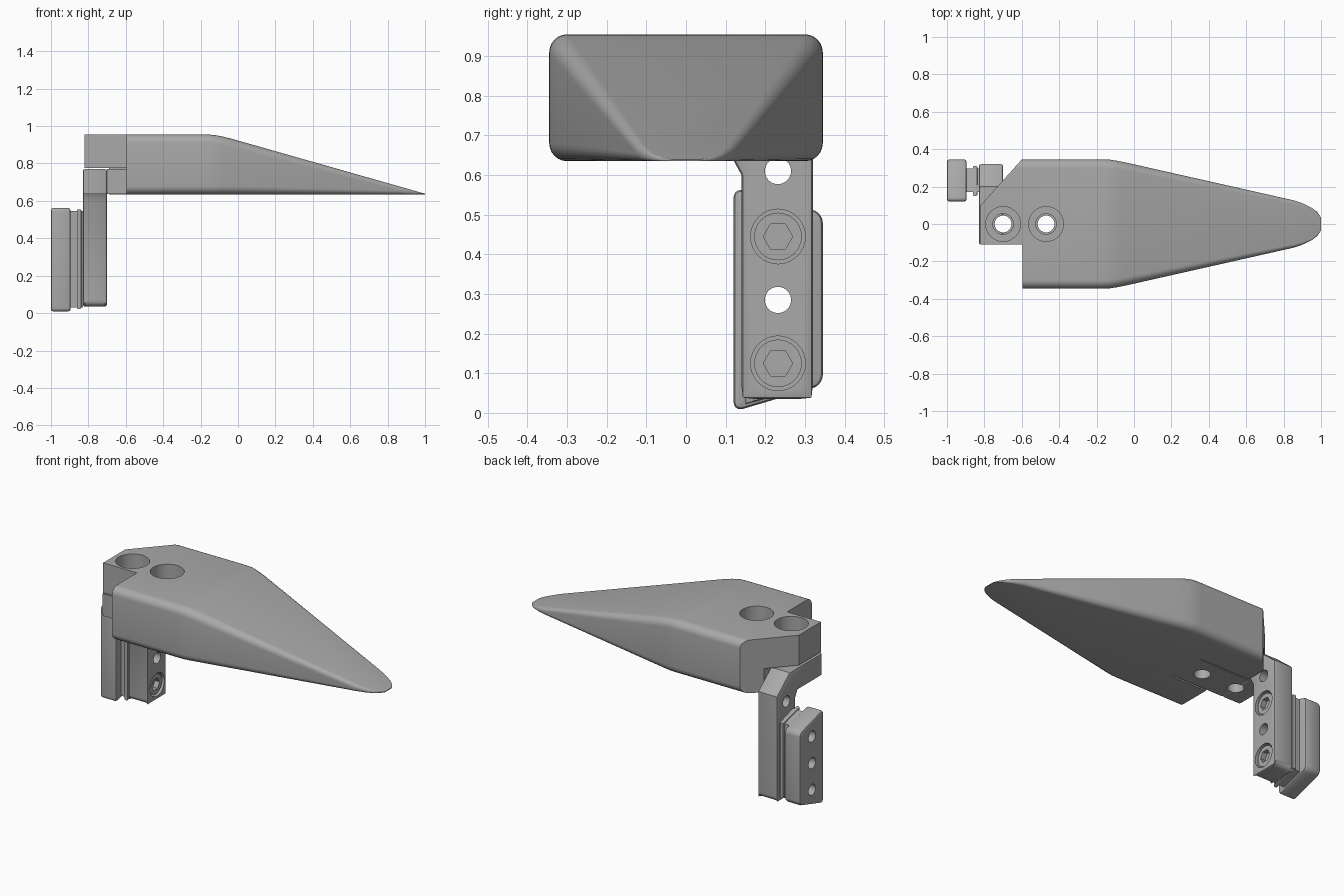
import bpy, bmesh, math
from mathutils import Vector, Matrix

cube = bpy.data.objects.get("Cube")
if cube:
    bpy.data.objects.remove(cube, do_unlink=True)

grey = bpy.data.materials.new("machined grey")
grey.use_nodes = True
GREY = (0.4, 0.4, 0.4, 1)
grey.diffuse_color = GREY
grey.node_tree.nodes["Principled BSDF"].inputs["Base Color"].default_value = GREY


def finish(name, bm):
    bmesh.ops.recalc_face_normals(bm, faces=bm.faces)
    mesh = bpy.data.meshes.new(name)
    bm.to_mesh(mesh)
    bm.free()
    mesh.materials.append(grey)
    obj = bpy.data.objects.new(name, mesh)
    bpy.context.collection.objects.link(obj)
    return obj


def prism(name, outline, axis, lo, hi, bevel=0.0, corner=0.0):
    """Extrude a 2D outline along x (outline y,z) or z (outline x,y)."""
    place = (lambda a, b, t: (t, a, b)) if axis == "x" else (lambda a, b, t: (a, b, t))
    bm = bmesh.new()
    face = bm.faces.new([bm.verts.new(place(a, b, lo)) for a, b in outline])
    new = bmesh.ops.extrude_face_region(bm, geom=[face])["geom"]
    move = Vector(place(0, 0, hi - lo))
    bmesh.ops.translate(bm, vec=move, verts=[v for v in new if isinstance(v, bmesh.types.BMVert)])
    bmesh.ops.recalc_face_normals(bm, faces=bm.faces)
    along = move.normalized()
    if corner:
        edges = [e for e in bm.edges
                 if abs((e.verts[0].co - e.verts[1].co).normalized().dot(along)) > 0.9]
        bmesh.ops.bevel(bm, geom=edges, offset=corner, segments=5, profile=0.5, affect="EDGES")
    if bevel:
        bm.normal_update()
        edges = [e for e in bm.edges if any(abs(f.normal.dot(along)) > 0.9 for f in e.link_faces)
                 and not all(abs(f.normal.dot(along)) > 0.9 for f in e.link_faces)]
        bmesh.ops.bevel(bm, geom=edges, offset=bevel, segments=2, profile=0.5, affect="EDGES")
    return finish(name, bm)


def box(name, x, y, z):
    return prism(name, [(x[0], y[0]), (x[1], y[0]), (x[1], y[1]), (x[0], y[1])], "z", *z)


def cylinder(name, axis, centre, radius, lo, hi, sides=32):
    ring = [(centre[0] + radius * math.cos(i * math.tau / sides),
             centre[1] + radius * math.sin(i * math.tau / sides)) for i in range(sides)]
    return prism(name, ring, axis, lo, hi)


def cut(obj, cutters):
    for c in cutters:
        mod = obj.modifiers.new("cut", "BOOLEAN")
        mod.operation, mod.solver, mod.object = "DIFFERENCE", "EXACT", c
    deps = bpy.context.evaluated_depsgraph_get()
    mesh = bpy.data.meshes.new_from_object(obj.evaluated_get(deps))
    obj.modifiers.clear()
    obj.data = mesh
    for c in cutters:
        bpy.data.objects.remove(c, do_unlink=True)


# Wedge body: rounded rectangles lofted along x as (x, half width, top)
BASE, TOP = 0.635, 0.955
stations = [(-0.82, 0.345, TOP), (-0.17, 0.345, TOP), (-0.13, 0.344, 0.953),
            (-0.09, 0.338, 0.946), (-0.04, 0.328, 0.934), (0.86, 0.125, 0.678),
            (0.91, 0.107, 0.664), (0.95, 0.087, 0.652), (0.98, 0.064, 0.644), (1.0, 0.035, 0.639)]
bm = bmesh.new()
rings = []
for x, w, top in stations:
    r = min(0.045, (top - BASE) * 0.45)
    ring = []
    for k, (sy, cz) in enumerate([(1, top - r), (-1, top - r), (-1, BASE + r), (1, BASE + r)]):
        for s in range(7):
            a = (k + s / 6) * math.pi / 2
            ring.append(bm.verts.new((x, sy * (w - r) + r * math.cos(a), cz + r * math.sin(a))))
    rings.append(ring)
for a, b in zip(rings, rings[1:]):
    for i in range(len(a)):
        j = (i + 1) % len(a)
        bm.faces.new((a[i], a[j], b[j], b[i]))
bm.faces.new(rings[0])
bm.faces.new(rings[-1])
body = finish("wedge_body", bm)

bolts = [(-0.70, 0), (-0.47, 0)]
cutters = [
    box("notch", (-1, -0.595), (-1, -0.11), (0, 2)),
    prism("corner", [(-0.82 - 0.22, 0.1 - 0.245), (-0.6 + 0.22, 0.345 + 0.245), (-1.04, 0.59)], "z", 0, 2),
    box("post_recess", (-1, -0.69), (-1, 1), (0, 0.775)),
    box("arm_slot", (-0.8, -0.365), (-0.118, 0.118), (0, 0.775)),
]
for p in bolts:
    cutters += [cylinder("bore", "z", p, 0.093, 0.83, 1.2), cylinder("hole", "z", p, 0.055, 0.5, 1.2)]
cut(body, cutters)

# Bracket: bolted arm in the slot and a post hanging from it
arm = prism("bracket_arm", [(-0.70, -0.11), (-0.365, -0.11), (-0.365, 0.11), (-0.70, 0.11)],
            "z", 0.637, 0.77)
post = prism("bracket_post", [(0.14, 0.035), (0.32, 0.035), (0.32, 0.67), (0.2, 0.77),
                              (-0.11, 0.77), (-0.11, 0.637), (0.12, 0.637), (0.14, 0.60)],
             "x", -0.83, -0.70, 0.012)
# round the foot of the post
bm = bmesh.new()
bm.from_mesh(post.data)
foot = [e for e in bm.edges if abs(e.verts[0].co.x - e.verts[1].co.x) > 0.08
        and e.verts[0].co.z < 0.1]
bmesh.ops.bevel(bm, geom=foot, offset=0.035, segments=5, profile=0.5, affect="EDGES")
bm.to_mesh(post.data)
bm.free()

AXIS_Y = 0.232
screw_heights, hole_heights = (0.125, 0.445), (0.285, 0.61)
cut(arm, [cylinder("hole", "z", p, 0.045, 0.5, 0.9) for p in bolts])
cut(post, [cylinder("hole", "x", (AXIS_Y, z), 0.033, -0.9, -0.6) for z in hole_heights]
    + [cylinder("bore", "x", (AXIS_Y, z), 0.069, -0.77, -0.6) for z in screw_heights]
    + [cylinder("hole", "z", bolts[0], 0.045, 0.5, 0.9)])

# Socket head screws
screws = []
for i, z in enumerate(screw_heights):
    head = cylinder(f"screw_{i + 1}", "x", (AXIS_Y, z), 0.06, -0.78, -0.71)
    cut(head, [cylinder("socket", "x", (AXIS_Y, z), 0.037, -0.74, -0.6, 6)])
    screws.append(head)

# Clamp rail behind the post: outer plate and narrower neck
plate = prism("clamp_plate", [(0.12, 0.003), (0.345, 0.07), (0.345, 0.505), (0.12, 0.568)],
              "x", -1.0, -0.895, 0.012, 0.025)
neck = prism("clamp_neck", [(0.17, 0.03), (0.297, 0.068), (0.297, 0.51), (0.17, 0.545)],
             "x", -0.897, -0.829)
lip = prism("clamp_lip", [(0.15, 0.022), (0.31, 0.065), (0.31, 0.515), (0.15, 0.555)],
            "x", -0.862, -0.838, 0.006)
for part in (plate, neck, lip):
    cut(part, [cylinder("hole", "x", (AXIS_Y, z), 0.033, -1.1, -0.8) for z in (0.125, 0.285, 0.445)])

for obj in [body, arm, post, plate, neck, lip] + screws:
    bpy.ops.object.select_all(action="DESELECT")
    obj.select_set(True)
    bpy.context.view_layer.objects.active = obj
    bpy.ops.object.shade_smooth_by_angle(angle=math.radians(32))
